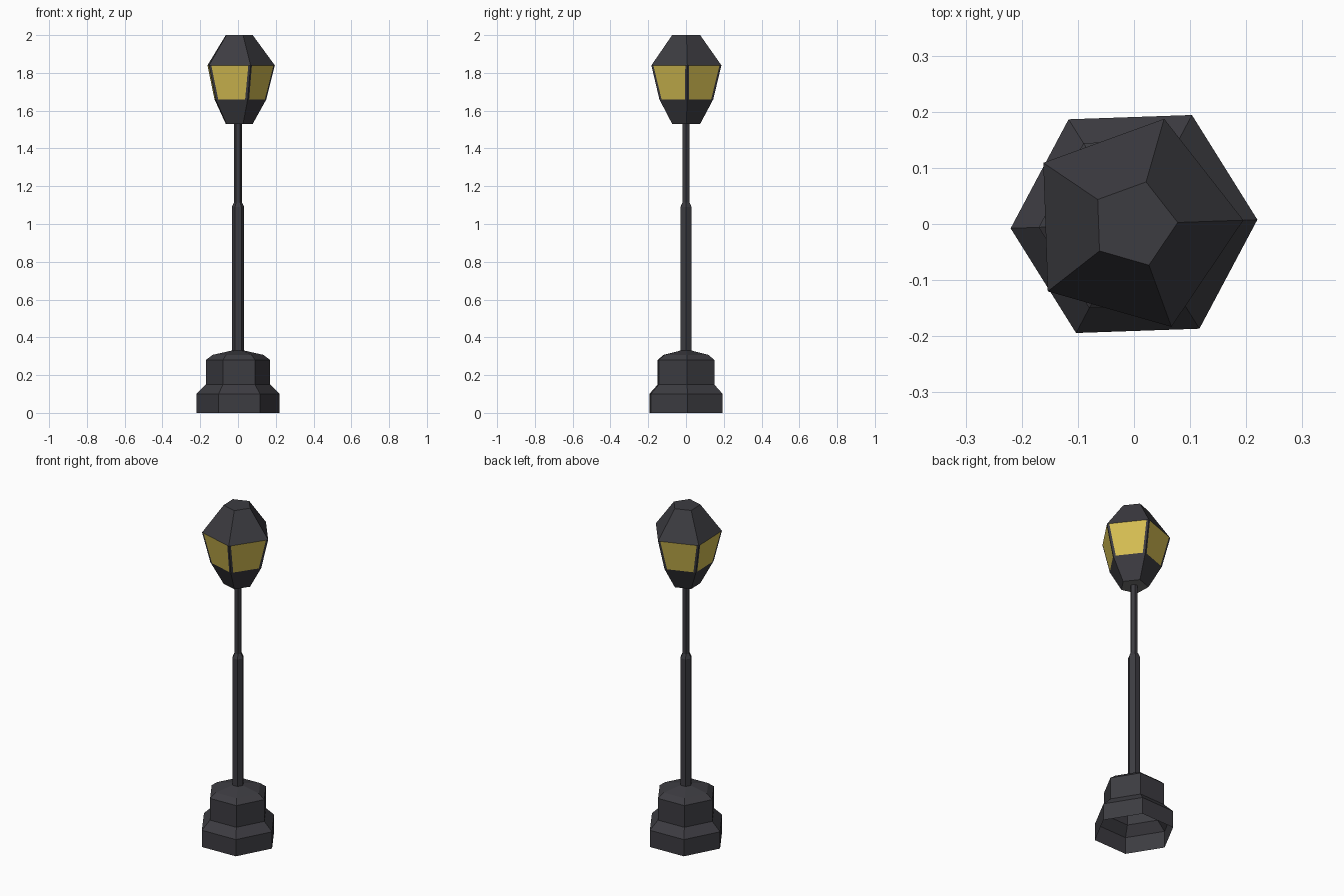
import bpy, bmesh, math
from mathutils import Vector

if "Cube" in bpy.data.objects:
    bpy.data.objects.remove(bpy.data.objects["Cube"])

TURN = math.radians(2)


def material(name, rgb):
    m = bpy.data.materials.new(name)
    m.diffuse_color = (*rgb, 1)
    m.use_nodes = True
    m.node_tree.nodes["Principled BSDF"].inputs["Base Color"].default_value = m.diffuse_color
    return m


iron = material("dark iron", (0.046, 0.045, 0.053))
glass = material("yellow glass", (0.66, 0.51, 0.085))
grey = material("grey underside", (0.17, 0.17, 0.17))


def ring(bm, n, r, z):
    return [bm.verts.new((r * math.cos(TURN + math.tau * i / n),
                          r * math.sin(TURN + math.tau * i / n), z)) for i in range(n)]


def bridge(bm, low, high):
    n = len(low)
    for i in range(n):
        j = (i + 1) % n
        bm.faces.new((low[i], low[j], high[j], high[i]))


def finish(bm, name, mats):
    mesh = bpy.data.meshes.new(name)
    bm.to_mesh(mesh)
    bm.free()
    for m in mats:
        mesh.materials.append(m)
    ob = bpy.data.objects.new(name, mesh)
    bpy.context.collection.objects.link(ob)
    return ob


def lathe(name, n, profile):
    bm = bmesh.new()
    rings = [ring(bm, n, r, z) for r, z in profile]
    for a, b in zip(rings, rings[1:]):
        bridge(bm, a, b)
    return finish(bm, name, [iron])


# Stepped hexagonal foot, open underneath
lathe("base", 6, [(0.22, 0), (0.22, 0.10), (0.17, 0.15), (0.17, 0.28),
                  (0.135, 0.307), (0.033, 0.33)])

# Hexagonal pole with a narrower upper half
lathe("pole", 6, [(0.033, 0.33), (0.033, 1.09), (0.021, 1.115), (0.021, 1.53)])

# Five-sided lantern with a glass pane let into every wall
bm = bmesh.new()
bottom = ring(bm, 5, 0.078, 1.53)
sill = ring(bm, 5, 0.15, 1.66)
eave = ring(bm, 5, 0.195, 1.84)
top = ring(bm, 5, 0.078, 2.0)
bridge(bm, bottom, sill)
bridge(bm, eave, top)
bm.faces.new(top)
bm.faces.new(bottom[::-1]).material_index = 2
for i in range(5):
    j = (i + 1) % 5

    def at(pair, t):
        return bm.verts.new(pair[i].co.lerp(pair[j].co, t))
    a, b = at(sill, 0.08), at(sill, 0.92)
    c, d = at(eave, 0.945), at(eave, 0.055)
    bm.faces.new((sill[i], a, d, eave[i]))
    bm.faces.new((b, sill[j], eave[j], c))
    bm.faces.new((a, b, c, d)).material_index = 1
finish(bm, "lantern", [iron, glass, grey])
